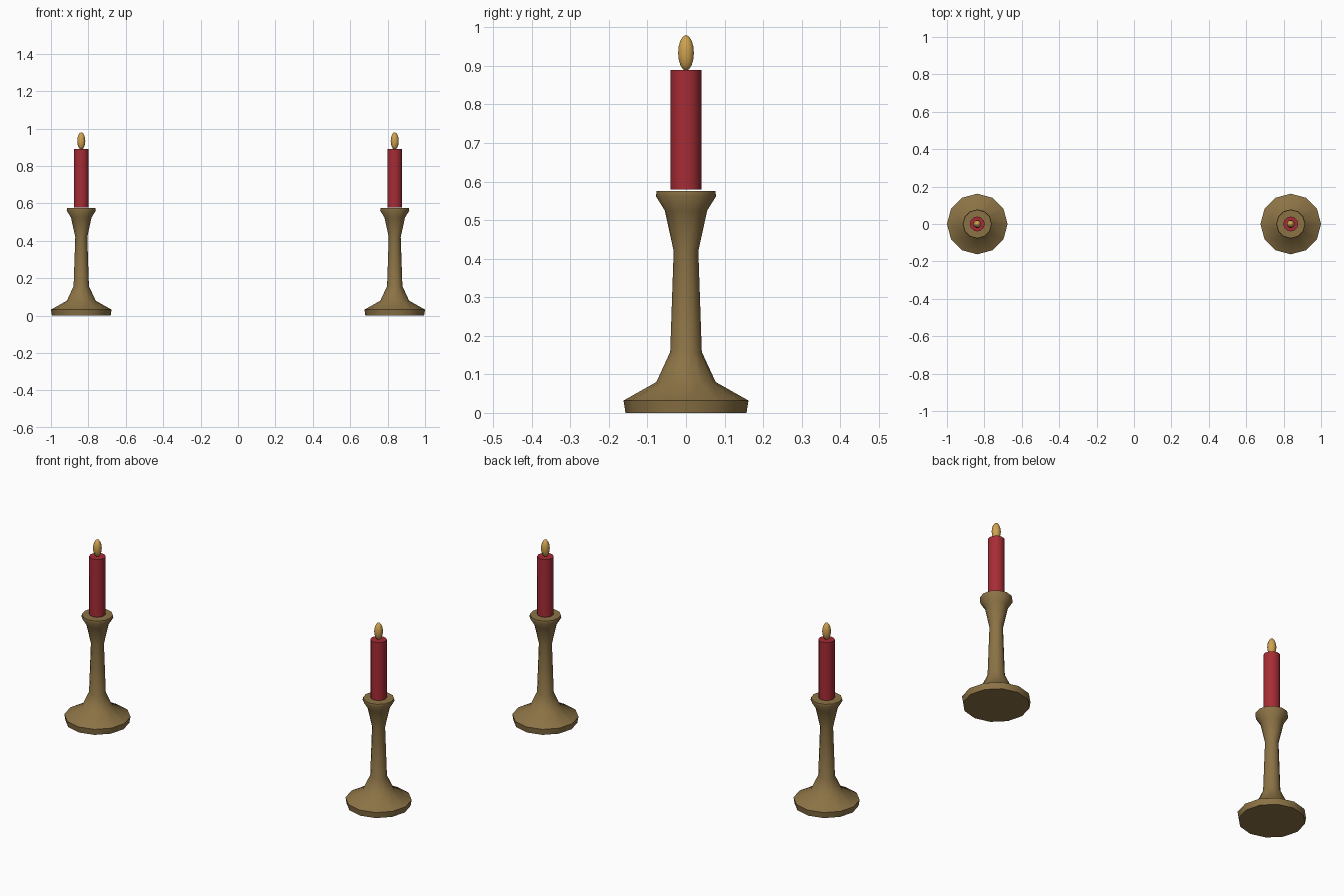
import bpy, bmesh, math

if "Cube" in bpy.data.objects:
    bpy.data.objects.remove(bpy.data.objects["Cube"])

def material(name, color):
    m = bpy.data.materials.new(name)
    m.diffuse_color = color
    m.use_nodes = True
    m.node_tree.nodes["Principled BSDF"].inputs["Base Color"].default_value = m.diffuse_color
    return m

BRASS = material("brass", (0.26, 0.17, 0.06, 1))
WAX = material("wax", (0.38, 0.025, 0.035, 1))
GLOW = material("glow", (0.62, 0.36, 0.08, 1))

def lathe(name, profile, sides, x, mat):
    """Revolve (radius, z) pairs into a closed solid standing at x."""
    bm = bmesh.new()
    rings = []
    for r, z in profile:
        rings.append([bm.verts.new((r * math.cos(a), r * math.sin(a), z))
                      for a in (2 * math.pi * i / sides for i in range(sides))])
    for lo, hi in zip(rings, rings[1:]):
        for i in range(sides):
            j = (i + 1) % sides
            bm.faces.new((lo[i], lo[j], hi[j], hi[i]))
    bm.faces.new(rings[0][::-1])
    bm.faces.new(rings[-1])
    me = bpy.data.meshes.new(name)
    bm.to_mesh(me)
    bm.free()
    ob = bpy.data.objects.new(name, me)
    bpy.context.collection.objects.link(ob)
    ob.location.x = x
    me.materials.append(mat)
    bpy.ops.object.select_all(action='DESELECT')
    ob.select_set(True)
    bpy.context.view_layer.objects.active = ob
    bpy.ops.object.shade_smooth_by_angle(angle=math.radians(50))
    return ob

HOLDER = [(0.157, 0), (0.162, 0.032), (0.077, 0.08), (0.041, 0.158),
          (0.032, 0.42), (0.055, 0.525), (0.078, 0.562), (0.076, 0.575)]
CANDLE = [(0.04, 0.579), (0.04, 0.89)]
# Elongated flame, a stretched ball
FLAME = [(max(0.0215 * math.sin(t), 0.001), 0.934 - 0.046 * math.cos(t))
         for t in (math.pi * k / 8 for k in range(9))]

for side, x in (("left", -0.838), ("right", 0.838)):
    lathe(side + "_candlestick", HOLDER, 12, x, BRASS)
    lathe(side + "_candle", CANDLE, 12, x, WAX)
    lathe(side + "_flame", FLAME, 10, x, GLOW)
